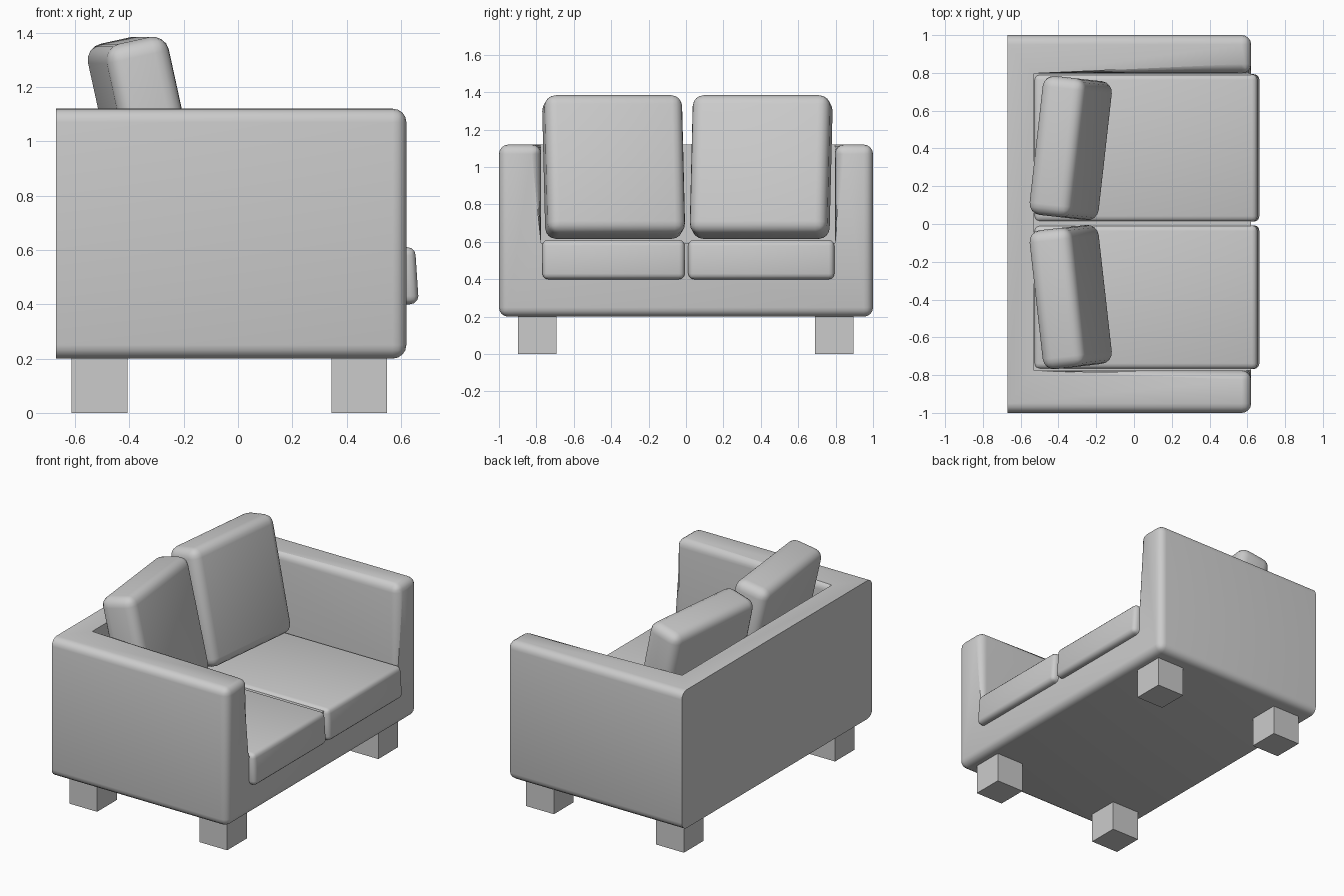
import bpy, bmesh
from math import radians
from mathutils import Vector

if "Cube" in bpy.data.objects:
    bpy.data.objects.remove(bpy.data.objects["Cube"])


def finish(name, bm):
    mesh = bpy.data.meshes.new(name)
    bm.to_mesh(mesh)
    bm.free()
    ob = bpy.data.objects.new(name, mesh)
    bpy.context.collection.objects.link(ob)
    return ob


def smooth(ob, angle=35):
    bpy.ops.object.select_all(action='DESELECT')
    bpy.context.view_layer.objects.active = ob
    ob.select_set(True)
    bpy.ops.object.shade_smooth_by_angle(angle=radians(angle))


def box(name, center, size, rot=(0, 0, 0), bevel=0, segments=4):
    bm = bmesh.new()
    bmesh.ops.create_cube(bm, size=1)
    bmesh.ops.scale(bm, vec=size, verts=bm.verts)
    if bevel:
        bmesh.ops.bevel(bm, geom=bm.edges[:], offset=bevel, segments=segments,
                        profile=0.5, affect='EDGES')
    ob = finish(name, bm)
    ob.location = center
    ob.rotation_euler = [radians(a) for a in rot]
    if bevel:
        smooth(ob)
    return ob


# Frame: back, arms and base as one shell; the seat recess is the missing cell
xs, ys, zs = [-0.67, -0.53, 0.62], [-1, -0.775, 0.797, 1], [0.2, 0.595, 1.12]
cells = {(i, j, k) for i in range(2) for j in range(3) for k in range(2)} - {(1, 1, 1)}
bm = bmesh.new()
for cell in cells:
    for axis in range(3):
        for side in (0, 1):
            near = list(cell)
            near[axis] += 2 * side - 1
            if tuple(near) in cells:
                continue
            corners = []
            for a, b in ((0, 0), (1, 0), (1, 1), (0, 1)):
                p = list(cell)
                p[axis] += side
                p[(axis + 1) % 3] += a
                p[(axis + 2) % 3] += b
                corners.append(bm.verts.new((xs[p[0]], ys[p[1]], zs[p[2]])))
            bm.faces.new(corners if side else corners[::-1])
bmesh.ops.remove_doubles(bm, verts=bm.verts[:], dist=1e-4)
bmesh.ops.recalc_face_normals(bm, faces=bm.faces[:])
bmesh.ops.dissolve_limit(bm, angle_limit=0.02, verts=bm.verts[:], edges=bm.edges[:])
# Round every convex edge that reaches forward of the back panel
rounded = [e for e in bm.edges
           if e.is_convex and max(v.co.x for v in e.verts) > 0
           and not all(abs(v.co.z - zs[1]) < 1e-3 for v in e.verts)]
bmesh.ops.bevel(bm, geom=rounded, offset=0.05, segments=4, profile=0.5,
                affect='EDGES', clamp_overlap=True)
smooth(finish("sofa_frame", bm))

# Seat cushions, bulging slightly past the frame front
for side, y0, y1 in (("left", -0.768, -0.007), ("right", 0.012, 0.793)):
    seat = box("seat_cushion_" + side, (0.067, (y0 + y1) / 2, 0.505),
               (1.194, y1 - y0, 0.21), bevel=0.03, segments=3)
    for v in seat.data.vertices:
        if v.co.x > 0.5 and v.co.z > 0:
            v.co.x -= 0.01

# Back cushions, leaning back and toed in
for side, y, turn in (("left", -0.387, 6.4), ("right", 0.402, -6.4)):
    box("back_cushion_" + side, (-0.335, y, 1.0), (0.235, 0.74, 0.76),
        rot=(0, -12.4, turn), bevel=0.06)

# Legs
for end, x in (("rear", -0.51), ("front", 0.447)):
    for side, y in (("left", -0.795), ("right", 0.793)):
        box(f"leg_{end}_{side}", (x, y, 0.105), (0.205, 0.207, 0.21))
